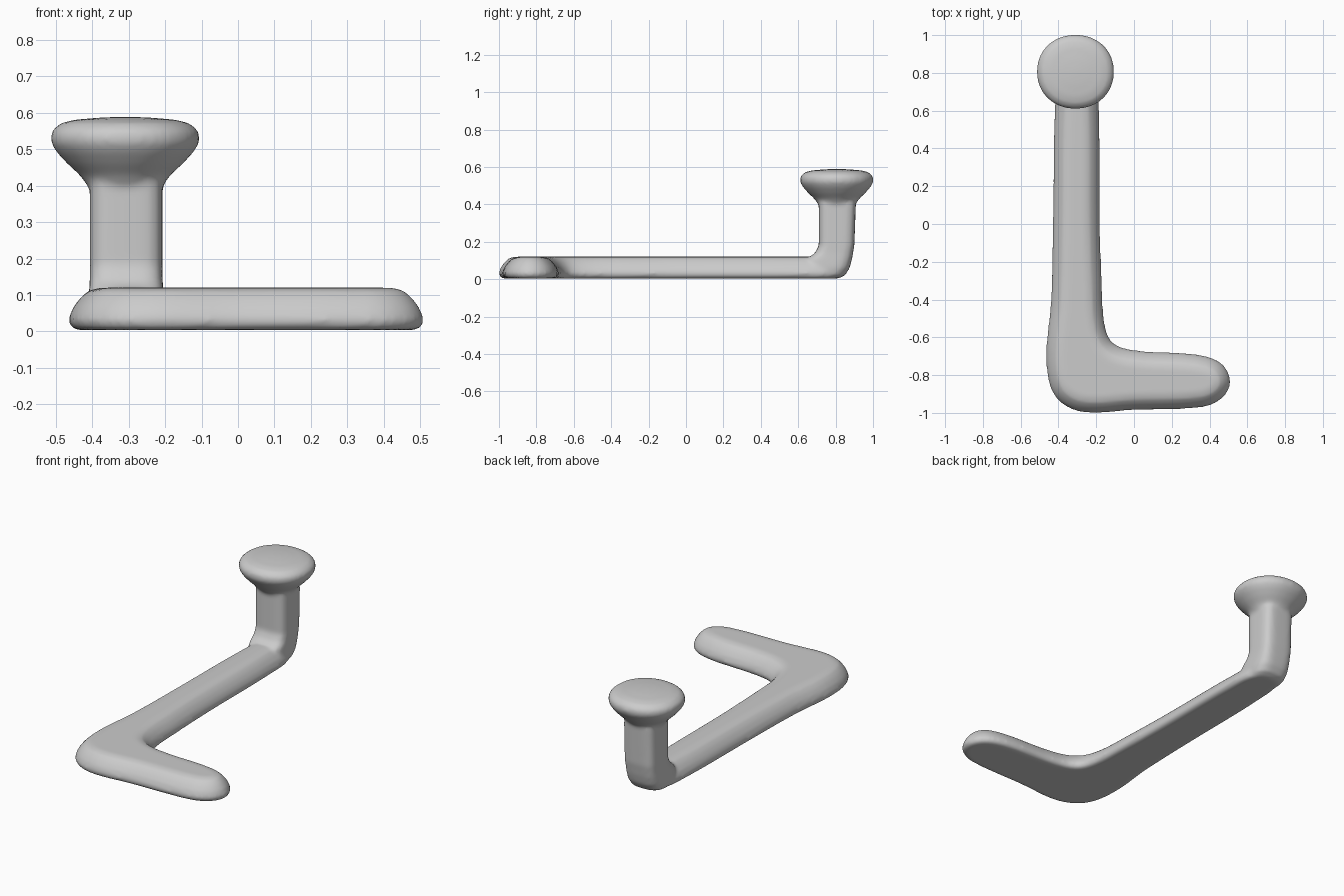
import bpy, bmesh, math
from mathutils import Vector

cube = bpy.data.objects.get("Cube")
if cube:
    bpy.data.objects.remove(cube, do_unlink=True)

grey = bpy.data.materials.new("plain grey")
grey.use_nodes = True
colour = (0.6, 0.6, 0.6, 1)
grey.diffuse_color = colour
grey.node_tree.nodes["Principled BSDF"].inputs["Base Color"].default_value = colour


def smooth_loop(points, steps=6):
    """Closed curve passing through the points."""
    pts = [Vector(p) for p in points]
    n, out = len(pts), []
    for i in range(n):
        a, b, c, d = (pts[(i + k - 1) % n] for k in range(4))
        m1 = (c - a).normalized() * (c - b).length
        m2 = (d - b).normalized() * (c - b).length
        for s in range(steps):
            t = s / steps
            out.append(b * (2*t**3 - 3*t*t + 1) + m1 * (t**3 - 2*t*t + t)
                       + c * (3*t*t - 2*t**3) + m2 * (t**3 - t*t))
    return out


def inset(loop, amount):
    """Offset a counter-clockwise loop towards its inside."""
    out = []
    for i, p in enumerate(loop):
        t = (loop[(i + 1) % len(loop)] - loop[i - 1]).normalized()
        out.append(p + Vector((-t.y, t.x)) * amount)
    return out


def superellipse(cx, cy, rx, ry, power, n=48):
    ring = []
    for i in range(n):
        c, s = math.cos(math.tau * i / n), math.sin(math.tau * i / n)
        ring.append((cx + rx * math.copysign(abs(c) ** (2 / power), c),
                     cy + ry * math.copysign(abs(s) ** (2 / power), s)))
    return ring


def loft(bm, rings):
    """Skin a stack of (loop, z) rings and cap both ends."""
    stack = [[bm.verts.new((p[0], p[1], z)) for p in loop] for loop, z in rings]
    for low, high in zip(stack, stack[1:]):
        for i in range(len(low)):
            j = (i + 1) % len(low)
            bm.faces.new((low[i], low[j], high[j], high[i]))
    bm.faces.new(stack[0][::-1])
    bm.faces.new(stack[-1])


bm = bmesh.new()

# Flat L-shaped bar with a rounded upper edge
outline = smooth_loop([
    (-0.42, 0.60), (-0.43, 0.00), (-0.44, -0.40), (-0.465, -0.72),
    (-0.42, -0.91), (-0.28, -0.995), (0.0, -0.985), (0.36, -0.97),
    (0.47, -0.92), (0.51, -0.83), (0.46, -0.735), (0.33, -0.69),
    (0.02, -0.67), (-0.11, -0.63), (-0.155, -0.53), (-0.17, -0.30),
    (-0.18, 0.00), (-0.185, 0.60), (-0.21, 0.78), (-0.30, 0.84), (-0.39, 0.78)])
bar_edge = [(0.02, 0.004), (0.004, 0.015), (0.0, 0.035), (0.012, 0.065),
            (0.032, 0.092), (0.055, 0.112), (0.085, 0.12)]
loft(bm, [(inset(outline, amount), z) for amount, z in bar_edge])

# Upright post: height, front y, back y, half width, squareness
post = [(0.004, 0.65, 0.81, 0.08, 3), (0.02, 0.63, 0.85, 0.1, 3),
        (0.06, 0.63, 0.875, 0.105, 3.5), (0.11, 0.65, 0.888, 0.102, 4),
        (0.14, 0.69, 0.893, 0.1, 4), (0.18, 0.71, 0.9, 0.1, 4),
        (0.40, 0.71, 0.908, 0.1, 4), (0.44, 0.70, 0.912, 0.1, 3)]
loft(bm, [(superellipse(-0.307, (f + b) / 2, w, (b - f) / 2, p), z)
          for z, f, b, w, p in post])

# Mushroom knob: height, radius
knob = [(0.38, 0.09), (0.40, 0.103), (0.43, 0.125), (0.46, 0.158),
        (0.49, 0.186), (0.515, 0.202), (0.535, 0.205), (0.555, 0.198),
        (0.572, 0.175), (0.581, 0.14), (0.587, 0.07), (0.589, 0.02)]
loft(bm, [(superellipse(-0.31, 0.806, r, r * 0.96, 2.1), z) for z, r in knob])

mesh = bpy.data.meshes.new("crank_handle")
bm.to_mesh(mesh)
bm.free()
mesh.materials.append(grey)
handle = bpy.data.objects.new("crank_handle", mesh)
bpy.context.collection.objects.link(handle)

# Fuse the parts into one softly blended body
fuse = handle.modifiers.new("fuse", 'REMESH')
fuse.mode = 'VOXEL'
fuse.voxel_size = 0.011
fuse.use_smooth_shade = True
soften = handle.modifiers.new("soften", 'SMOOTH')
soften.factor = 0.5
soften.iterations = 5
